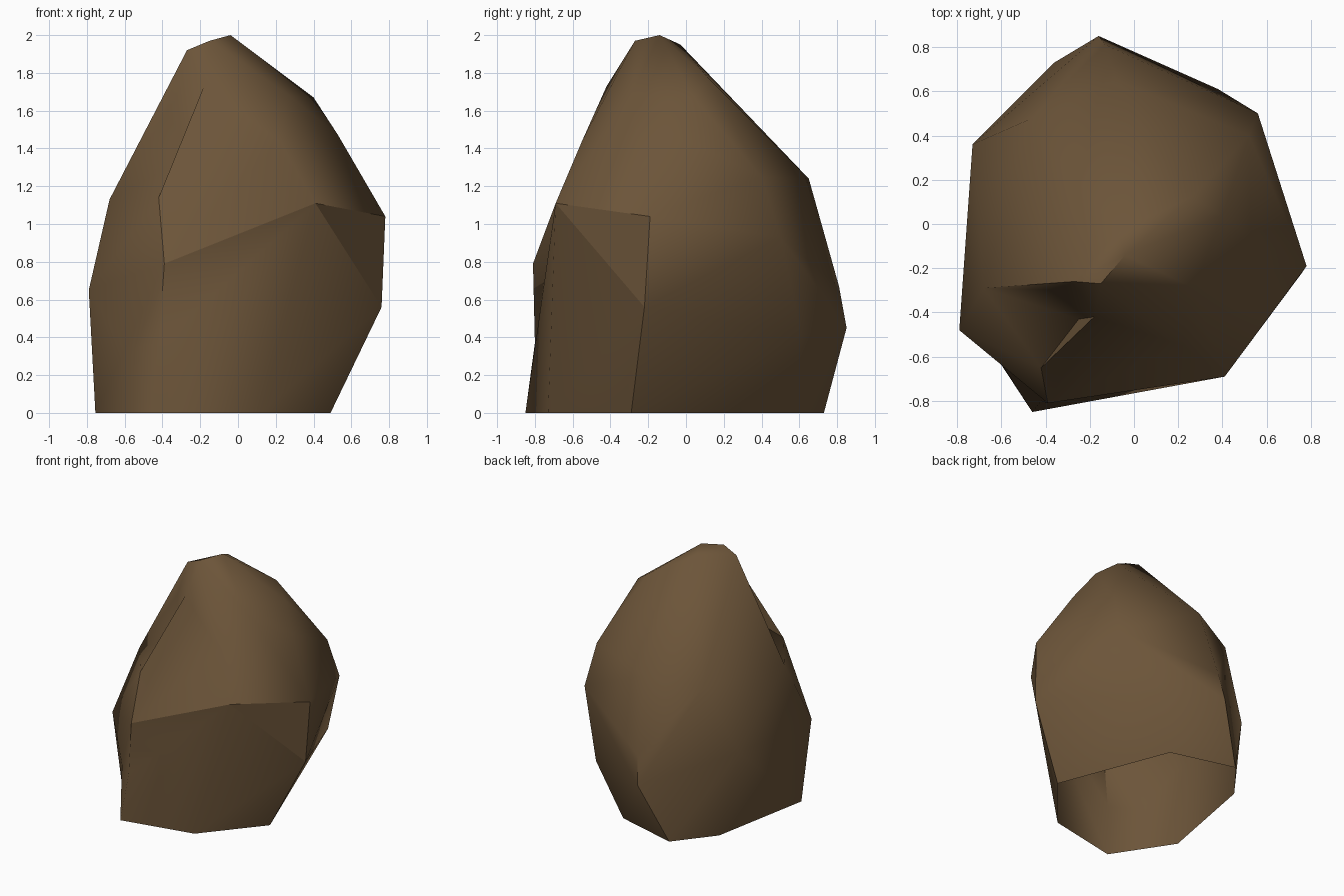
import bpy, bmesh, math
from mathutils import Vector

if "Cube" in bpy.data.objects:
    bpy.data.objects.remove(bpy.data.objects["Cube"])

# Corner points of the boulder, in rough rings from the ground up
BASE = [(.49, -.29), (.12, -.73), (-.46, -.85), (-.755, -.40), (-.60, .43), (-.36, .73), (.15, .59)]
MIDDLE = [(.76, -.22, .56), (.78, -.19, 1.04), (.41, -.69, 1.11), (-.39, -.81, .79), (-.79, -.48, .65),
          (-.73, .36, .68), (-.16, .85, .45), (-.13, .81, .67), (.38, .61, .41), (.56, .50, .93)]
SHOULDER = [(.52, .40, 1.25), (-.08, .65, 1.24), (-.48, .47, 1.18), (.53, -.06, 1.47),
            (.22, -.55, 1.44), (.40, .04, 1.67), (.26, .12, 1.77), (.27, -.29, 1.68)]
TOP = [(-.04, -.14, 2.0), (-.27, -.26, 1.92), (-.15, -.27, 1.97), (-.07, -.03, 1.95)]
# Ledge on the front left and the neck above it, with the hollow between them
LEDGE = [(-.42, -.65, 1.14), (-.68, -.29, 1.13)]
NECK = (-.18, -.42, 1.73)
WALL = (-.33, -.30, 1.66)
HOLLOW = (-.25, -.43, 1.36)

bm = bmesh.new()
for p in [(x, y, 0) for x, y in BASE] + MIDDLE + SHOULDER + TOP + LEDGE + [NECK]:
    bm.verts.new(p)
bmesh.ops.convex_hull(bm, input=bm.verts[:])
bmesh.ops.delete(bm, geom=[v for v in bm.verts if not v.link_faces], context='VERTS')


def at(p):
    """The vertex at a given point, if the hull kept it."""
    p = Vector(p if len(p) == 3 else (*p, 0))
    return next((v for v in bm.verts if (v.co - p).length < 1e-4), None)


def dent(a, b, p):
    """Split the edge a-b and pull the new corner in to p."""
    edge = bm.edges.get((at(a), at(b))) if at(a) and at(b) else None
    if edge:
        bmesh.utils.edge_split(edge, edge.verts[0], .5)[1].co = p


# Hollow: cut away the hull over the notch and fan the rim in to sunken points
tip, neck, back = at(TOP[1]), at(NECK), at(LEDGE[1])
patch = [at(LEDGE[0]), back, tip, neck, at(SHOULDER[4])]
faces = [f for f in bm.faces if all(v in patch for v in f.verts)]
rim = [tuple(e.verts) for e in {e for f in faces for e in f.edges}
       if sum(f in faces for f in e.link_faces) == 1]
bmesh.ops.delete(bm, geom=faces, context='FACES')
wall, sunk = bm.verts.new(WALL), bm.verts.new(HOLLOW)
for a, b in rim:
    bm.faces.new((a, b, wall if tip in (a, b) else sunk))
for v in {v for pair in rim if tip in pair for v in pair} - {tip}:
    bm.faces.new((v, wall, sunk))

# Small dents in the front left corner, then the open underside
dent(BASE[2], MIDDLE[4], (-.60, -.63, .33))
dent(BASE[2], MIDDLE[3], (-.42, -.80, .37))
under = [f for f in bm.faces if all(v.co.z < .001 for v in f.verts)]
bmesh.ops.recalc_face_normals(bm, faces=bm.faces[:])
bmesh.ops.delete(bm, geom=under, context='FACES')
bmesh.ops.triangulate(bm, faces=bm.faces[:])

mesh = bpy.data.meshes.new("boulder")
bm.to_mesh(mesh)
bm.free()
boulder = bpy.data.objects.new("boulder", mesh)
bpy.context.collection.objects.link(boulder)

brown = bpy.data.materials.new("earth_brown")
brown.diffuse_color = (.15, .09, .041, 1)
brown.use_nodes = True
brown.node_tree.nodes["Principled BSDF"].inputs["Base Color"].default_value = brown.diffuse_color
mesh.materials.append(brown)

# Soft shading, with the ridge round the front right kept sharp
bpy.context.view_layer.objects.active = boulder
boulder.select_set(True)
bpy.ops.object.shade_smooth_by_angle(angle=math.radians(50))
ridge = [Vector((*BASE[0], 0))] + [Vector(p) for p in MIDDLE[:4] + LEDGE[:1]]
for e in mesh.edges:
    if all(any((mesh.vertices[i].co - p).length < 1e-4 for p in ridge) for i in e.vertices):
        e.use_edge_sharp = True
